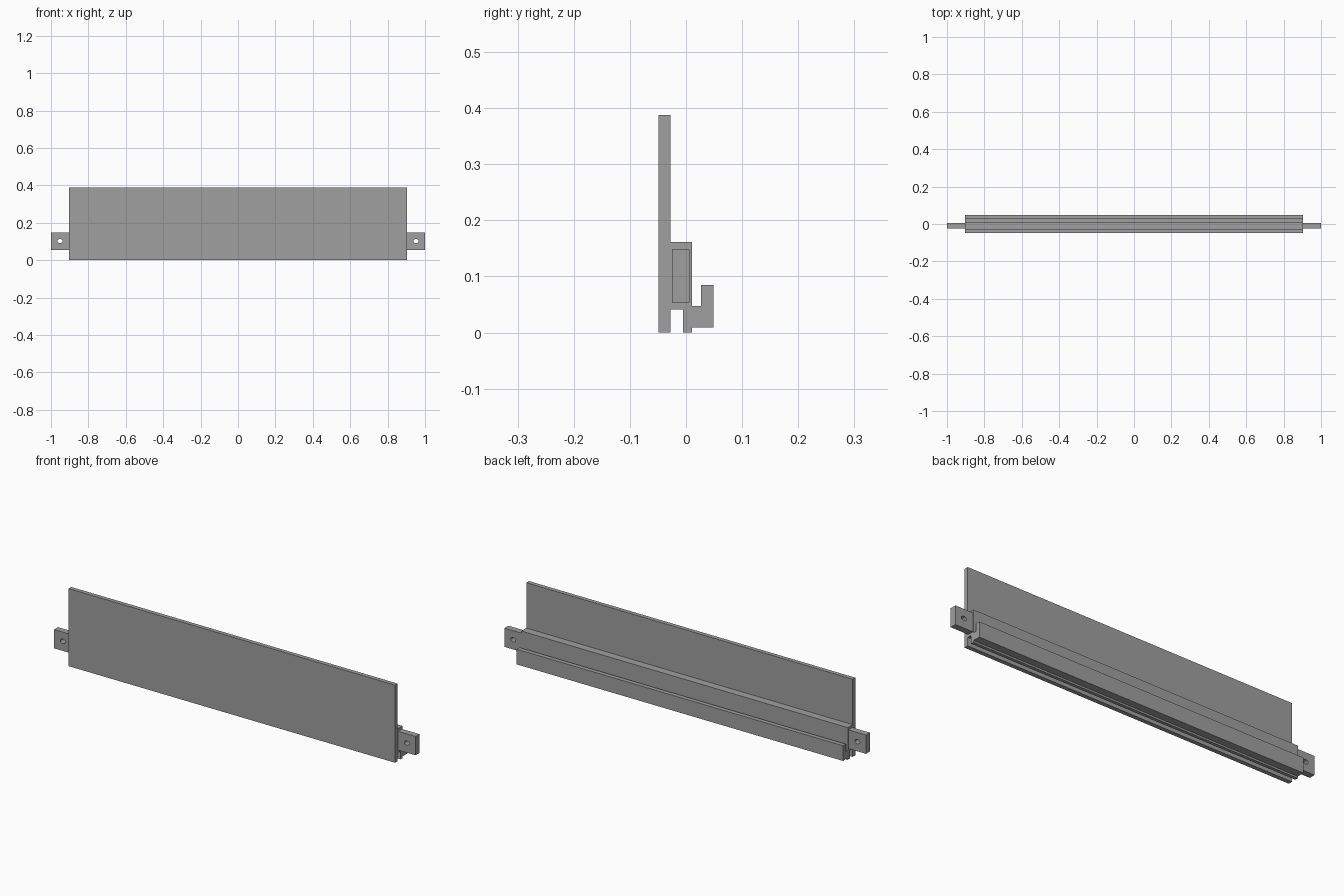
import bpy
import math

if "Cube" in bpy.data.objects:
    bpy.data.objects.remove(bpy.data.objects["Cube"], do_unlink=True)

GREY = (0.35, 0.35, 0.35, 1.0)
grey = bpy.data.materials.new("plain grey")
grey.use_nodes = True
grey.diffuse_color = GREY
grey.node_tree.nodes["Principled BSDF"].inputs["Base Color"].default_value = GREY


def extruded(name, outlines, depth, location, rotation):
    """Fill closed 2D outlines (inner ones become holes) and extrude them."""
    curve = bpy.data.curves.new(name, "CURVE")
    curve.dimensions = "2D"
    curve.fill_mode = "BOTH"
    curve.extrude = depth / 2
    for outline in outlines:
        spline = curve.splines.new("POLY")
        spline.points.add(len(outline) - 1)
        for point, (u, v) in zip(spline.points, outline):
            point.co = (u, v, 0, 1)
        spline.use_cyclic_u = True
        spline.use_smooth = False
    obj = bpy.data.objects.new(name, curve)
    bpy.context.collection.objects.link(obj)
    obj.location = location
    obj.rotation_euler = rotation
    curve.materials.append(grey)
    bpy.ops.object.select_all(action="DESELECT")
    obj.select_set(True)
    bpy.context.view_layer.objects.active = obj
    bpy.ops.object.convert(target="MESH")
    bpy.ops.object.shade_smooth_by_angle(angle=math.radians(30))
    return bpy.context.object


# Long rail: front panel, back block, bottom groove and rear hook in one section
half_length = 0.903
section = [
    (-0.049, 0), (-0.028, 0), (-0.028, 0.041), (-0.005, 0.041),
    (-0.005, 0), (0.011, 0), (0.011, 0.009), (0.049, 0.009),
    (0.049, 0.085), (0.027, 0.085), (0.027, 0.047), (0.011, 0.047),
    (0.011, 0.161), (-0.028, 0.161), (-0.028, 0.388), (-0.049, 0.388),
]
extruded("panel_rail", [section], 2 * half_length, (0, 0, 0),
         (math.pi / 2, 0, math.pi / 2))

# Mounting tabs with an oval hole, one at each end
for side, label in ((1, "left"), (-1, "right")):
    inner, outer = side * (half_length - 0.01), side
    plate = [(inner, 0.054), (outer, 0.054), (outer, 0.148), (inner, 0.148)]
    hole = []
    for i in range(24):
        a = math.tau * i / 24
        hole.append((side * 0.952 + 0.014 * math.cos(a), 0.102 + 0.011 * math.sin(a)))
    extruded(label + "_mounting_tab", [plate, hole], 0.031, (0, -0.0095, 0),
             (math.pi / 2, 0, 0))
